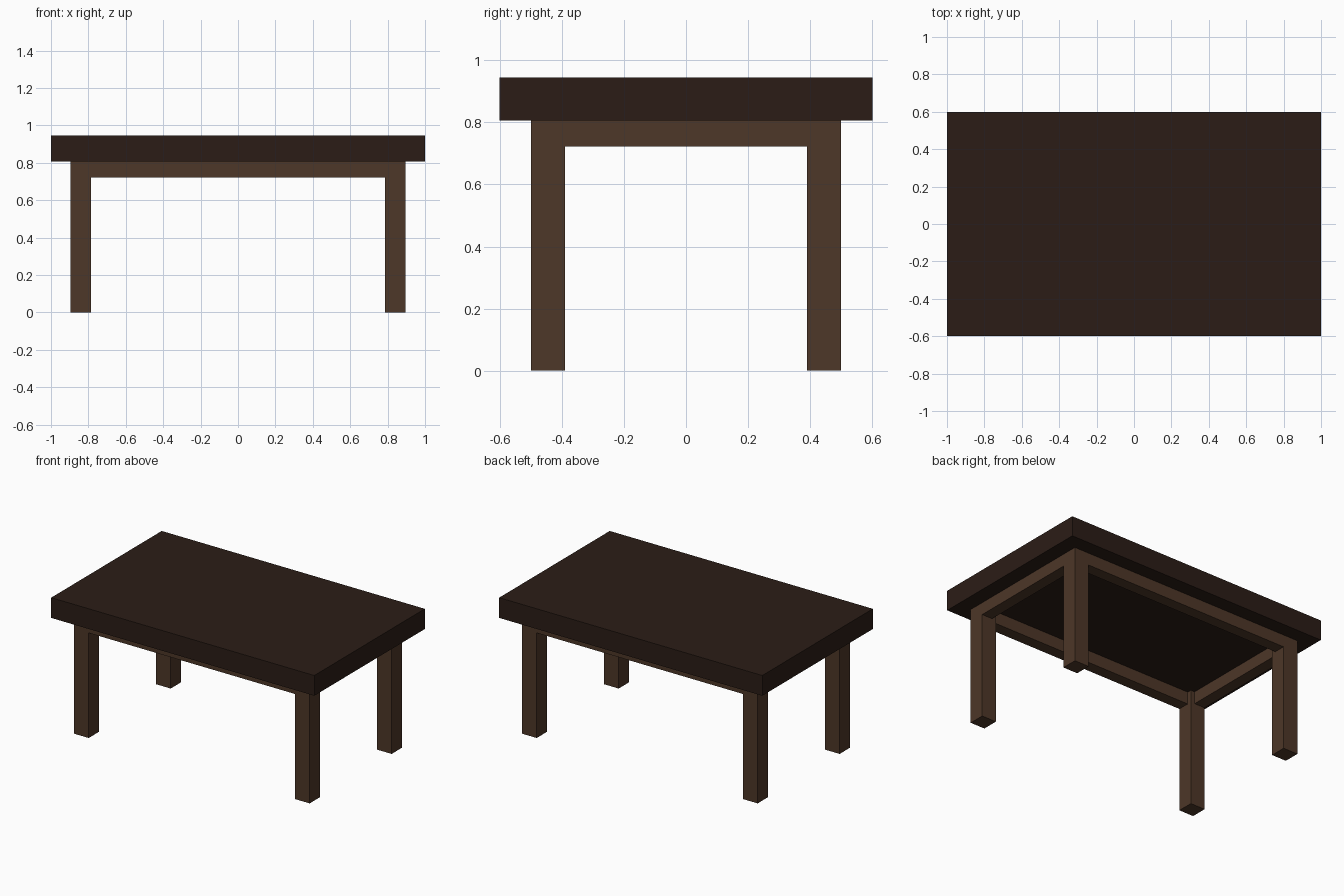
import bpy

if "Cube" in bpy.data.objects:
    bpy.data.objects.remove(bpy.data.objects["Cube"])


def material(name, color):
    m = bpy.data.materials.new(name)
    m.diffuse_color = (*color, 1)
    m.use_nodes = True
    m.node_tree.nodes["Principled BSDF"].inputs["Base Color"].default_value = m.diffuse_color
    return m


def box(name, lo, hi, mat):
    size = [b - a for a, b in zip(lo, hi)]
    bpy.ops.mesh.primitive_cube_add(size=1, location=[(a + b) / 2 for a, b in zip(lo, hi)])
    o = bpy.context.object
    o.name = name
    o.scale = size
    bpy.ops.object.transform_apply(location=False, rotation=False, scale=True)
    o.data.materials.append(mat)
    return o


dark = material("dark_wood", (0.024, 0.012, 0.008))
brown = material("brown_wood", (0.075, 0.038, 0.021))

X, Y = 0.895, 0.50      # outer faces of the leg frame
LEG, RAIL = 0.11, 0.08  # leg width, rail thickness
Z_RAIL, Z_TOP, HEIGHT = 0.722, 0.806, 0.945

# Tabletop
box("tabletop", (-1, -0.6, Z_TOP), (1, 0.6, HEIGHT), dark)

# Legs
for sx, side in ((-1, "left"), (1, "right")):
    for sy, end in ((-1, "front"), (1, "back")):
        cx, cy = sx * (X - LEG / 2), sy * (Y - LEG / 2)
        h = LEG / 2
        box(f"{end}_{side}_leg", (cx - h, cy - h, 0), (cx + h, cy + h, Z_TOP), brown)

# Rails between the legs, flush with their outer faces
for s, end, side in ((-1, "front", "left"), (1, "back", "right")):
    cy, cx, h = s * (Y - RAIL / 2), s * (X - RAIL / 2), RAIL / 2
    box(f"{end}_rail", (-X + LEG, cy - h, Z_RAIL), (X - LEG, cy + h, Z_TOP), brown)
    box(f"{side}_rail", (cx - h, -Y + LEG, Z_RAIL), (cx + h, Y - LEG, Z_TOP), brown)
